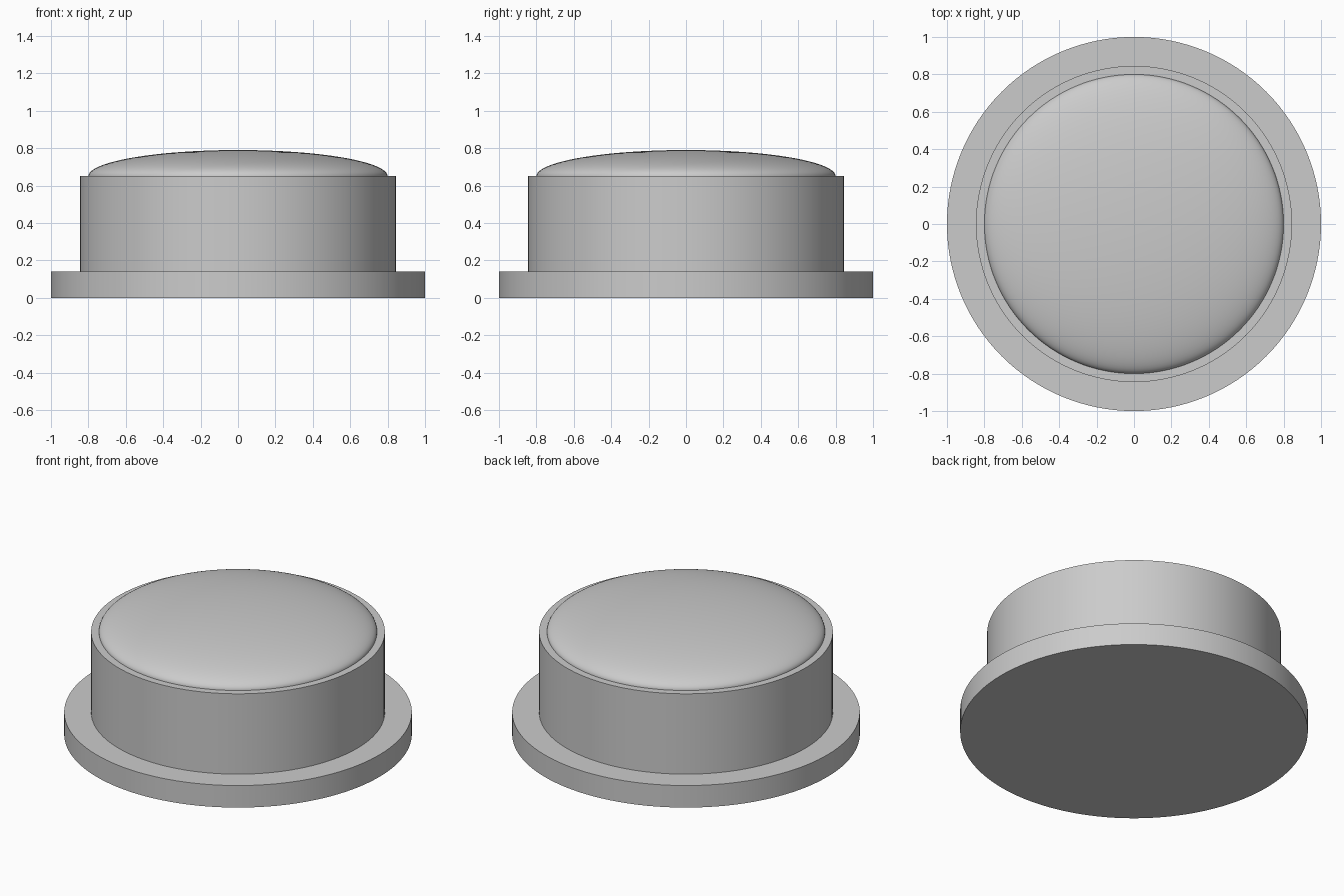
import bpy, bmesh, math

cube = bpy.data.objects.get("Cube")
if cube:
    bpy.data.objects.remove(cube, do_unlink=True)

SEGMENTS = 128

grey = bpy.data.materials.new("plain grey")
grey.use_nodes = True
colour = (0.6, 0.6, 0.6, 1)
grey.diffuse_color = colour
grey.node_tree.nodes["Principled BSDF"].inputs["Base Color"].default_value = colour


def lathe(name, profile):
    """Spin a (radius, height) profile, starting and ending on the axis."""
    bm = bmesh.new()
    verts = [bm.verts.new((r, 0, z)) for r, z in profile]
    edges = [bm.edges.new(pair) for pair in zip(verts, verts[1:])]
    bmesh.ops.spin(bm, geom=verts + edges, cent=(0, 0, 0), axis=(0, 0, 1),
                   angle=math.tau, steps=SEGMENTS, use_merge=True)
    bmesh.ops.remove_doubles(bm, verts=bm.verts, dist=1e-5)
    bmesh.ops.recalc_face_normals(bm, faces=bm.faces)
    mesh = bpy.data.meshes.new(name)
    bm.to_mesh(mesh)
    bm.free()
    mesh.materials.append(grey)
    obj = bpy.data.objects.new(name, mesh)
    bpy.context.collection.objects.link(obj)
    bpy.ops.object.select_all(action='DESELECT')
    obj.select_set(True)
    bpy.context.view_layer.objects.active = obj
    bpy.ops.object.shade_smooth_by_angle(angle=math.radians(35))
    return obj


# Housing: wide flange, straight barrel and flat rim
FLANGE_TOP, RIM = 0.14, 0.65
lathe("housing", [(0, 0), (1, 0), (1, FLANGE_TOP), (0.845, FLANGE_TOP),
                  (0.845, RIM), (0, RIM)])

# Domed cap: shallow half ellipse seated slightly inside the rim
CAP_RADIUS, CAP_HEIGHT, STEPS = 0.8, 0.14, 24
angles = [math.pi / 2 * i / STEPS for i in range(STEPS)]
dome = [(CAP_RADIUS * math.cos(a), RIM + CAP_HEIGHT * math.sin(a)) for a in angles]
lathe("domed_cap", [(0, RIM - 0.02), (CAP_RADIUS, RIM - 0.02)] + dome
      + [(0, RIM + CAP_HEIGHT)])
